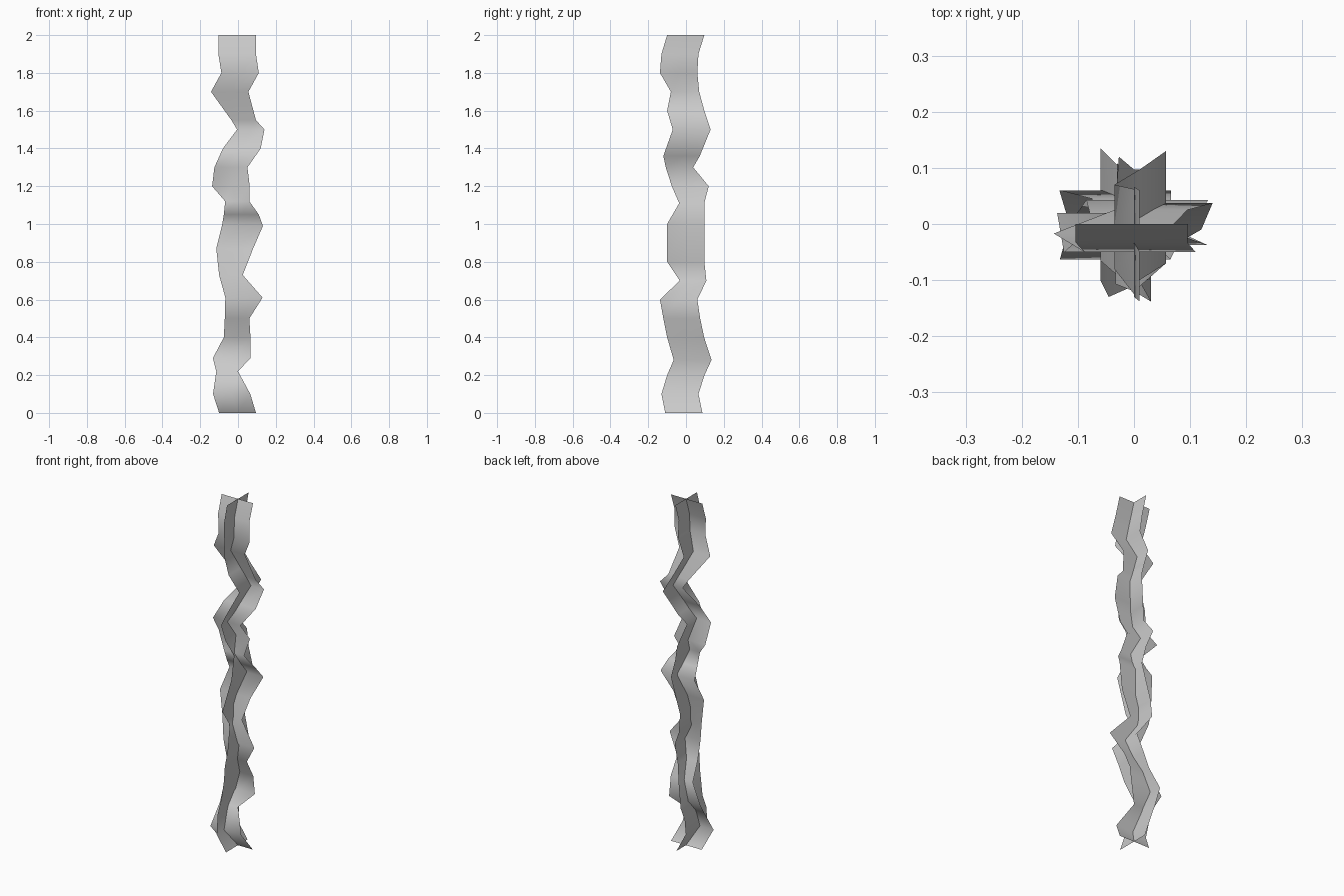
import bpy, bmesh

# Ribbon outlines: height, low edge, high edge, depth offset
FRONT = [(0, -.10, .095, 0), (.1, -.132, .065, -.063), (.22, -.115, 0, 0),
         (.29, -.133, .066, .06), (.4, -.075, .066, .045), (.5, -.07, .06, -.005),
         (.61, -.067, .13, -.037), (.73, -.10, .025, 0), (.87, -.115, .08, 0),
         (.99, -.085, .132, .043), (1.05, -.075, .11, .005), (1.12, -.068, .06, -.03),
         (1.2, -.137, .062, .02), (1.3, -.125, .05, -.05), (1.4, -.08, .12, -.01),
         (1.5, -.005, .14, .037), (1.55, -.035, .095, .025), (1.7, -.143, .055, -.017),
         (1.8, -.088, .11, -.05), (1.9, -.104, .095, -.033), (2, -.104, .096, 0)]
SIDE = [(0, -.11, .087, 0), (.1, -.13, .066, -.045), (.2, -.10, .098, -.06),
        (.28, -.065, .135, -.06), (.4, -.10, .096, -.02), (.5, -.12, .075, 0),
        (.6, -.138, .06, .03), (.7, -.033, .108, -.03), (.8, -.10, .097, -.03),
        (1, -.10, .097, .028), (1.11, -.036, .097, 0), (1.2, -.075, .12, -.027),
        (1.3, -.107, .038, -.033), (1.36, -.12, .073, 0), (1.5, -.07, .13, .057),
        (1.6, -.10, .097, .01), (1.7, -.08, .07, -.035), (1.8, -.138, .06, .01),
        (1.9, -.13, .066, 0), (2, -.10, .097, 0)]


def ribbon(name, outline, swap):
    """Vertical zigzag strip; swap turns it to face the side."""
    bm = bmesh.new()
    rows = []
    for z, lo, hi, depth in outline:
        rows.append([bm.verts.new((depth, u, z) if swap else (u, depth, z))
                     for u in (lo, (lo + hi) / 2, hi)])
    for a, b in zip(rows, rows[1:]):
        for i in range(2):
            bm.faces.new((a[i], a[i + 1], b[i + 1], b[i])).smooth = True
    mesh = bpy.data.meshes.new(name)
    bm.to_mesh(mesh)
    bm.free()
    bpy.context.collection.objects.link(bpy.data.objects.new(name, mesh))


# Two crossing zigzag ribbons of the bolt
ribbon("front_bolt_ribbon", FRONT, False)
ribbon("side_bolt_ribbon", SIDE, True)
